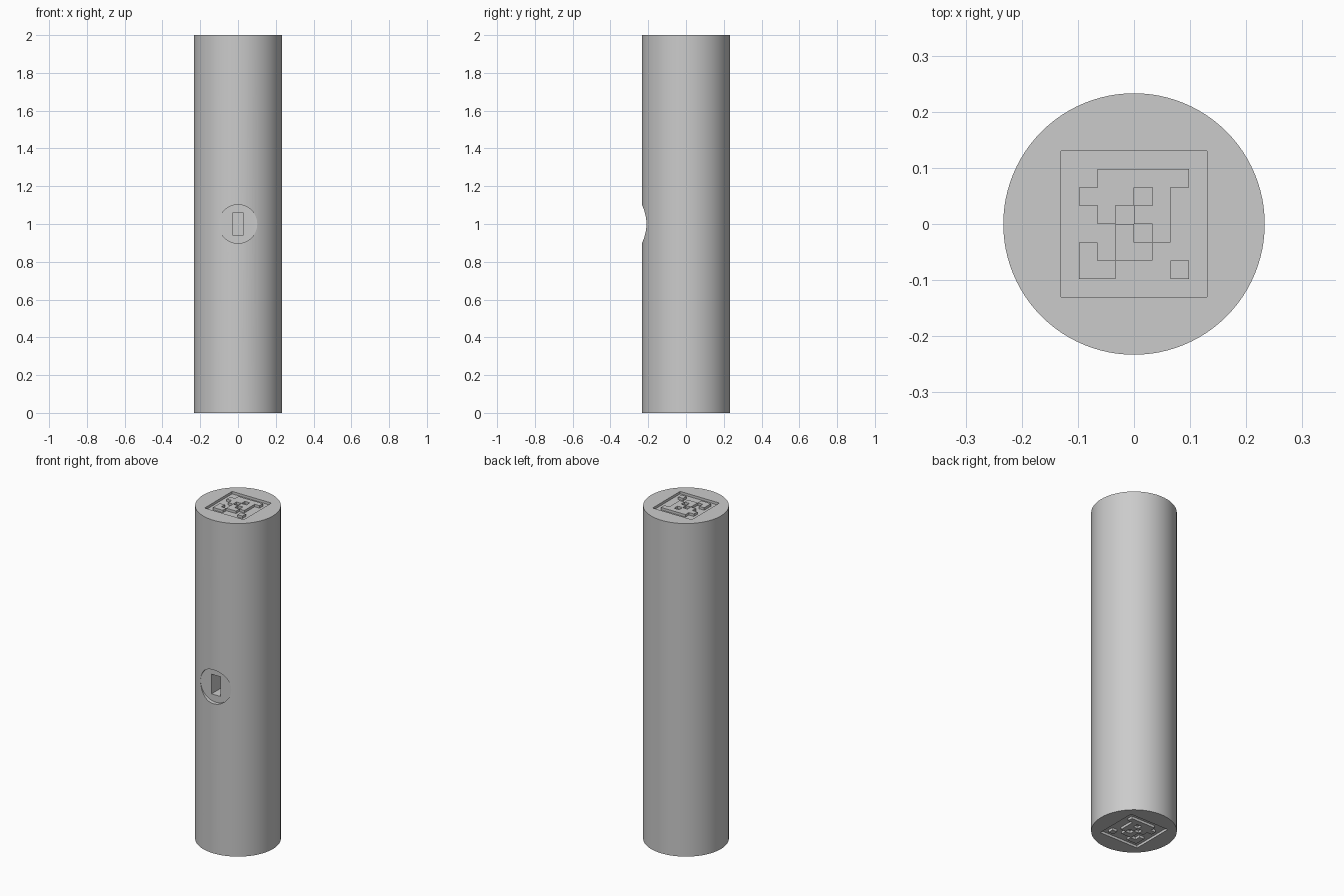
import bpy, bmesh, math
from mathutils import Matrix, Vector

RADIUS, HEIGHT = 0.233, 2.0
CELL, DEPTH = 0.0326, 0.015
PATTERN = [".#####",
           "###.#.",
           ".#.##.",
           "..#.#.",
           "#.##..",
           "##...#"]

if "Cube" in bpy.data.objects:
    bpy.data.objects.remove(bpy.data.objects["Cube"])

grey = bpy.data.materials.new("plain grey")
grey.use_nodes = True
colour = (0.6, 0.6, 0.6, 1)
grey.diffuse_color = colour
grey.node_tree.nodes["Principled BSDF"].inputs["Base Color"].default_value = colour


def make(name, bm):
    bmesh.ops.recalc_face_normals(bm, faces=bm.faces[:])
    mesh = bpy.data.meshes.new(name)
    bm.to_mesh(mesh)
    bm.free()
    mesh.materials.append(grey)
    obj = bpy.data.objects.new(name, mesh)
    bpy.context.collection.objects.link(obj)
    return obj


def cylinder(name, radius, length, matrix, segments=96):
    bm = bmesh.new()
    bmesh.ops.create_cone(bm, cap_ends=True, segments=segments, radius1=radius,
                          radius2=radius, depth=length, matrix=matrix)
    return make(name, bm)


def box(name, centre, size):
    bm = bmesh.new()
    bmesh.ops.create_cube(bm, size=1, matrix=Matrix.Translation(centre) @ Matrix.Diagonal((*size, 1)))
    return make(name, bm)


def cut(target, cutter):
    cutter.hide_render = True
    bpy.context.view_layer.objects.active = target
    mod = target.modifiers.new("cut", "BOOLEAN")
    mod.operation, mod.solver, mod.object = "DIFFERENCE", "EXACT", cutter
    bpy.ops.object.modifier_apply(modifier=mod.name)
    bpy.data.objects.remove(cutter)


def marker(name, floor_z, rise):
    """Raised cells standing on a pocket floor, level with the end face."""
    bm = bmesh.new()
    corners = {}

    def corner(col, row):
        if (col, row) not in corners:
            corners[col, row] = bm.verts.new(((col - 3) * CELL, (3 - row) * CELL, floor_z))
        return corners[col, row]

    for r, line in enumerate(PATTERN):
        for c, mark in enumerate(line):
            if mark == "#":
                bm.faces.new([corner(c, r + 1), corner(c + 1, r + 1),
                              corner(c + 1, r), corner(c, r)])
    raised = bmesh.ops.extrude_face_region(bm, geom=bm.faces[:])["geom"]
    bmesh.ops.translate(bm, vec=Vector((0, 0, rise)),
                        verts=[v for v in raised if isinstance(v, bmesh.types.BMVert)])
    bmesh.ops.dissolve_limit(bm, angle_limit=0.01, verts=bm.verts[:], edges=bm.edges[:])
    return make(name, bm)


# Main column
body = cylinder("column", RADIUS, HEIGHT, Matrix.Translation((0, 0, HEIGHT / 2)))

# Round flat recess on the front, with a slot in it
turn = Matrix.Rotation(math.pi / 2, 4, "X")
cut(body, cylinder("recess_cutter", 0.102, 0.2, Matrix.Translation((0, -0.309, 1)) @ turn, 64))
cut(body, box("slot_cutter", (0, -0.2, 1), (0.058, 0.2, 0.118)))

# Square pockets in both ends
for z in (0, HEIGHT):
    cut(body, box("pocket_cutter", (0, 0, z), (8 * CELL, 8 * CELL, 2 * DEPTH)))

bpy.ops.object.select_all(action="DESELECT")
body.select_set(True)
bpy.context.view_layer.objects.active = body
bpy.ops.object.shade_smooth_by_angle(angle=math.radians(30))

# Raised cell patterns inside the pockets
marker("top_pattern", HEIGHT - DEPTH, DEPTH)
marker("bottom_pattern", DEPTH, -DEPTH)
